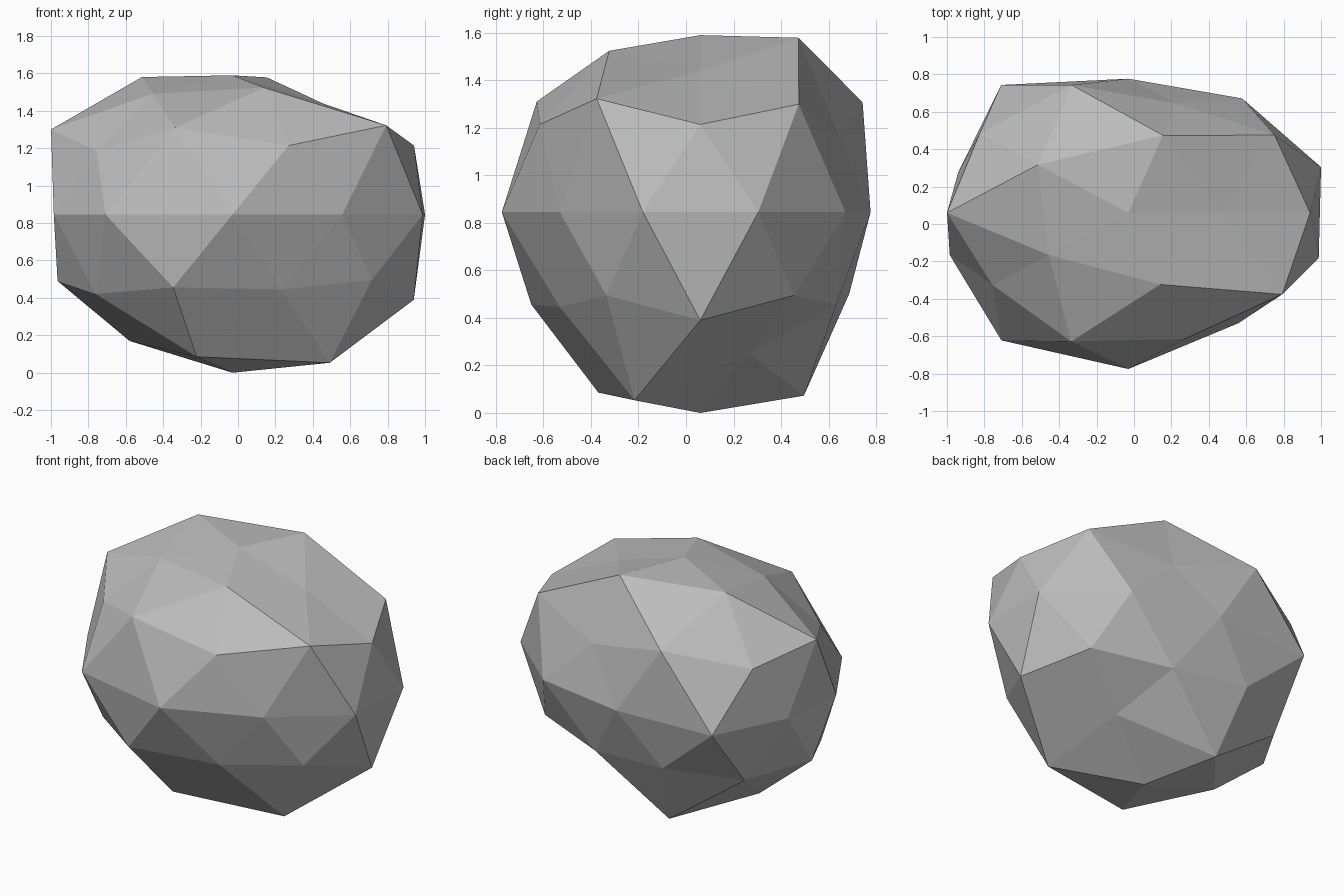
import bpy, math
from mathutils import Vector

cube = bpy.data.objects.get("Cube")
if cube:
    bpy.data.objects.remove(cube, do_unlink=True)

# Stone material
stone = bpy.data.materials.new("stone_grey")
stone.use_nodes = True
GREY = (0.5, 0.5, 0.5, 1)
stone.diffuse_color = GREY
stone.node_tree.nodes["Principled BSDF"].inputs["Base Color"].default_value = GREY

# Bulge factors per ring: unit height, first azimuth, factors counter-clockwise
RINGS = [
    (1.0, 0, [0.98]),
    (0.851, 0, [0.92, 1.135, 1.138, 1.0, 1.05]),
    (0.526, 36, [1.136, 1.157, 1.14, 1.165, 1.195]),
    (0.447, 0, [1.086, 0.94, 1.1, 1.005, 1.087]),
    (0.0, 18, [1.083, 1.035, 0.982, 1.157, 0.957,
               1.004, 1.155, 1.144, 1.0, 1.07]),
    (-0.447, 36, [1.03, 1.01, 1.045, 1.145, 1.03]),
    (-0.526, 0, [1.14, 0.97, 1.02, 1.062, 1.0]),
    (-0.851, 36, [0.925, 1.195, 1.045, 1.175, 1.225]),
    (-1.0, 0, [1.112]),
]
STRETCH = Vector((1, 0.73, 0.76))
CENTRE = Vector((-0.03, 0.06, 0.845))


def bulge(d):
    """Radial factor for a unit direction."""
    _, start, factors = min(RINGS, key=lambda ring: abs(ring[0] - d.z))
    azimuth = math.degrees(math.atan2(d.y, d.x))
    step = 360 / len(factors)
    return factors[round((azimuth - start) / step) % len(factors)]


# Boulder: faceted icosphere pushed in and out along its radii
bpy.ops.mesh.primitive_ico_sphere_add(subdivisions=2, radius=1, location=(0, 0, 0))
rock = bpy.context.object
rock.name = "boulder"
for v in rock.data.vertices:
    d = v.co.normalized()
    v.co = CENTRE + d * STRETCH * bulge(d)
rock.data.materials.append(stone)
bpy.ops.object.shade_flat()
